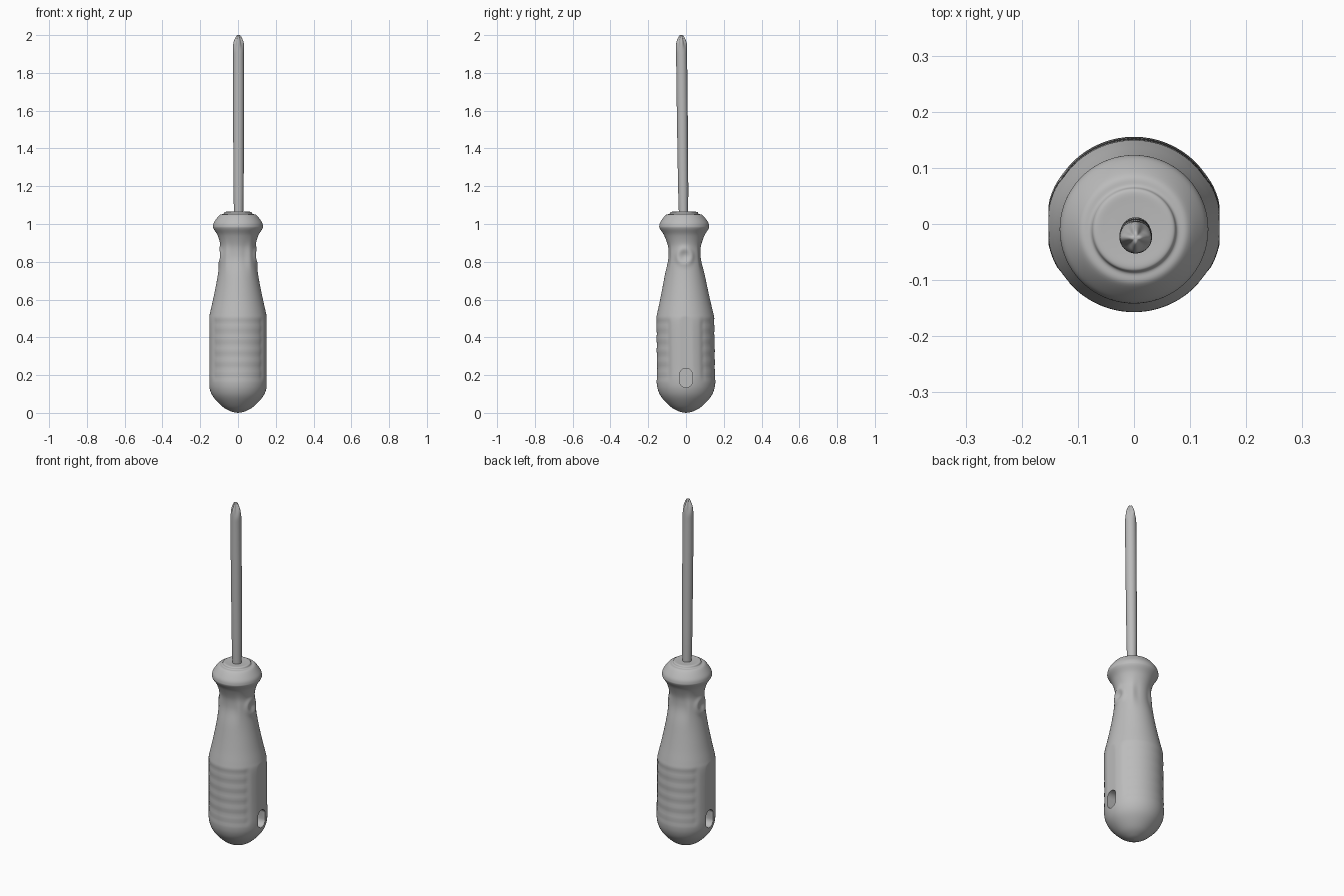
import bpy, bmesh, math
from mathutils import Vector

if "Cube" in bpy.data.objects:
    bpy.data.objects.remove(bpy.data.objects["Cube"])

grey = bpy.data.materials.new("plain grey")
grey.diffuse_color = (0.5, 0.5, 0.5, 1)
grey.use_nodes = True
grey.node_tree.nodes["Principled BSDF"].inputs["Base Color"].default_value = grey.diffuse_color


def bump(v, centre, width):
    return math.exp(-((v - centre) / width) ** 2)


def step(v, lo, hi):
    t = max(0, min(1, (v - lo) / (hi - lo)))
    return t * t * (3 - 2 * t)


def spline(points, steps):
    """Catmull-Rom resampling of a (radius, height) profile."""
    p = [Vector(q) for q in points]
    p = [p[0]] + p + [p[-1]]
    out = []
    for a, b, c, d in zip(p, p[1:], p[2:], p[3:]):
        for i in range(steps):
            t = i / steps
            out.append(0.5 * (2 * b + (c - a) * t + (2 * a - 5 * b + 4 * c - d) * t * t
                              + (3 * b - a - 3 * c + d) * t ** 3))
    return out + [p[-1]]


def lathe(name, profile, n, shape, centre_x=0, centre_y=0):
    """Revolved closed skin; shape(r, z, angle) adjusts the radius."""
    bm = bmesh.new()
    rings = []
    for r, z in profile:
        # slight lean of the whole tool towards the front
        cy = centre_y - 0.012 * max(0, z - 0.2)
        ring = []
        for i in range(n):
            a = 2 * math.pi * i / n
            q = shape(r, z, a)
            ring.append(bm.verts.new((centre_x + q * math.cos(a), cy + q * math.sin(a), z)))
        rings.append(ring)
    for lo, hi in zip(rings, rings[1:]):
        for i in range(n):
            j = (i + 1) % n
            bm.faces.new((lo[i], lo[j], hi[j], hi[i]))
    bm.faces.new(rings[0][::-1])
    bm.faces.new(rings[-1])
    me = bpy.data.meshes.new(name)
    bm.to_mesh(me)
    bm.free()
    ob = bpy.data.objects.new(name, me)
    bpy.context.collection.objects.link(ob)
    me.materials.append(grey)
    return ob


def smooth(ob, degrees):
    bpy.ops.object.select_all(action='DESELECT')
    ob.select_set(True)
    bpy.context.view_layer.objects.active = ob
    bpy.ops.object.shade_smooth_by_angle(angle=math.radians(degrees))


# Handle: flat sides, ribbed grip panels, finger scoops and side dimples
def handle_shape(r, z, a):
    c, s = abs(math.cos(a)), abs(math.sin(a))
    grip = step(z, 0.16, 0.20) * (1 - step(z, 0.47, 0.52))
    # flat sides facing left and right
    if c > 0.8:
        r = min(r, 0.152 / c)
    # recessed, gently ribbed panels front and back
    panel = step(s, 0.55, 0.64) * grip
    r -= panel * (0.003 + 0.0012 * math.cos((z - 0.18) * 2 * math.pi / 0.06))
    r -= 0.003 * grip * bump(s, 0.57, 0.06)
    # front and back thumb scoops in the neck
    r -= 0.011 * step(s, 0.72, 0.95) * bump(z, 0.83, 0.07)
    # raised ring with a dimple on each side of the neck
    d = math.hypot(math.acos(min(1, c)) * 0.1, z - 0.83)
    r += 0.006 * bump(d, 0.038, 0.016) - 0.006 * bump(d, 0, 0.02)
    return r


handle_profile = [(0.001, 0), (0.035, 0.007), (0.078, 0.03), (0.125, 0.077), (0.148, 0.12),
                  (0.156, 0.17), (0.156, 0.25), (0.156, 0.33), (0.156, 0.41), (0.155, 0.49),
                  (0.148, 0.53), (0.132, 0.60), (0.112, 0.70), (0.100, 0.78), (0.095, 0.84),
                  (0.094, 0.89), (0.108, 0.94), (0.129, 0.975), (0.132, 0.99), (0.125, 1.012),
                  (0.098, 1.047), (0.078, 1.053), (0.070, 1.064), (0.045, 1.064), (0.001, 1.062)]
handle = lathe("handle", spline(handle_profile, 6), 112, handle_shape)

# Blind oval hanging holes on both sides of the handle
for side in (-1, 1):
    bm = bmesh.new()
    bmesh.ops.create_cone(bm, cap_ends=True, segments=32, radius1=0.034, radius2=0.034, depth=0.12)
    for v in bm.verts:
        x, y, z = v.co
        stretch = 0.017 if y > 0 else -0.017
        v.co = (z + side * 0.155, x, y + stretch + 0.185)
    bmesh.ops.recalc_face_normals(bm, faces=bm.faces)
    me = bpy.data.meshes.new("hole_cutter")
    bm.to_mesh(me)
    bm.free()
    me.materials.append(grey)
    cutter = bpy.data.objects.new("hole_cutter", me)
    bpy.context.collection.objects.link(cutter)
    cutter.hide_render = True
    mod = handle.modifiers.new("hanging hole", 'BOOLEAN')
    mod.operation = 'DIFFERENCE'
    mod.solver = 'EXACT'
    mod.object = cutter
    bpy.context.view_layer.objects.active = handle
    bpy.ops.object.modifier_apply(modifier=mod.name)
    bpy.data.objects.remove(cutter)
smooth(handle, 40)


# Shaft: slim rod with a pointed cross tip
def shaft_shape(r, z, a):
    flute = step(z, 1.91, 1.98)
    return r * (1 - 0.38 * flute * (0.5 - 0.5 * math.cos(4 * a)))


shaft_profile = [(0.024, 1.04), (0.025, 1.08), (0.027, 1.2), (0.028, 1.4), (0.029, 1.65),
                 (0.029, 1.85), (0.029, 1.91), (0.028, 1.955), (0.021, 1.978),
                 (0.011, 1.997), (0.001, 2.0)]
shaft = lathe("shaft", spline(shaft_profile, 5), 48, shaft_shape, 0.003, -0.003)
smooth(shaft, 40)
